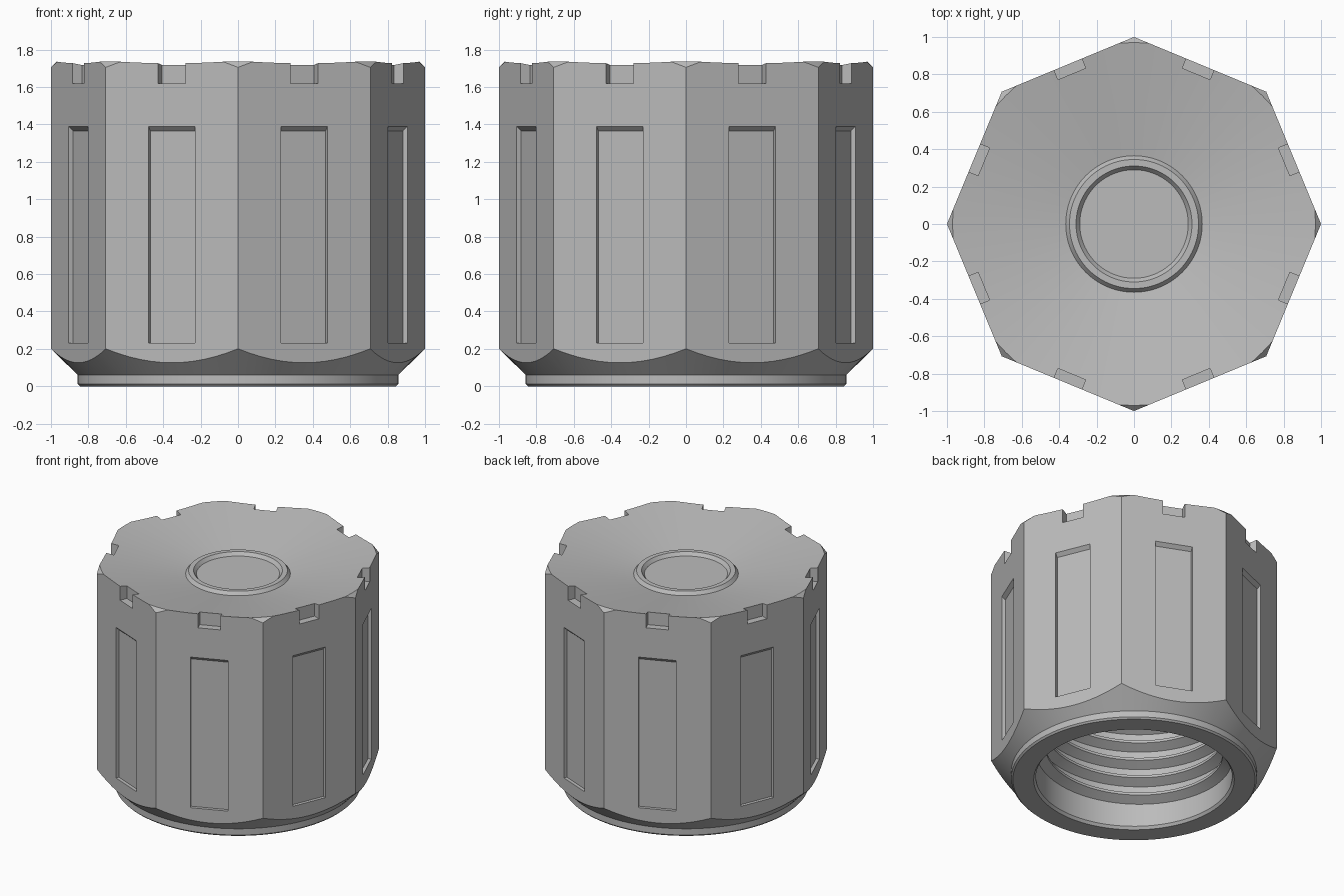
import bpy, bmesh, math
from mathutils import Matrix, Vector

cube = bpy.data.objects.get("Cube")
if cube:
    bpy.data.objects.remove(cube, do_unlink=True)

grey = bpy.data.materials.new("plain grey")
grey.use_nodes = True
grey.diffuse_color = (0.5, 0.5, 0.5, 1)
grey.node_tree.nodes["Principled BSDF"].inputs["Base Color"].default_value = (0.5, 0.5, 0.5, 1)

APOTHEM = math.cos(math.pi / 8)


def make_object(name, bm):
    bmesh.ops.remove_doubles(bm, verts=bm.verts, dist=1e-5)
    bmesh.ops.recalc_face_normals(bm, faces=bm.faces)
    mesh = bpy.data.meshes.new(name)
    bm.to_mesh(mesh)
    bm.free()
    mesh.materials.append(grey)
    obj = bpy.data.objects.new(name, mesh)
    bpy.context.collection.objects.link(obj)
    return obj


def lathe(name, profile, steps=96):
    bm = bmesh.new()
    verts = [bm.verts.new((r, 0, z)) for r, z in profile]
    edges = [bm.edges.new(pair) for pair in zip(verts, verts[1:])]
    bmesh.ops.spin(bm, geom=verts + edges, cent=(0, 0, 0), axis=(0, 0, 1),
                   angle=math.tau, steps=steps)
    return make_object(name, bm)


def add_flat_cutter(bm, profile, width, angle):
    """Extrude a radius/height profile sideways and turn it to one flat."""
    turn = Matrix.Rotation(angle, 3, 'Z')
    face = bm.faces.new([bm.verts.new(turn @ Vector((r, -width / 2, z))) for r, z in profile])
    new = bmesh.ops.extrude_face_region(bm, geom=[face], use_keep_orig=True)["geom"]
    moved = [v for v in new if isinstance(v, bmesh.types.BMVert)]
    bmesh.ops.translate(bm, verts=moved, vec=turn @ Vector((0, width, 0)))


def cut(obj, cutter, operation):
    cutter.hide_render = True
    mod = obj.modifiers.new(operation.lower(), 'BOOLEAN')
    mod.operation, mod.object, mod.solver = operation, cutter, 'EXACT'
    bpy.context.view_layer.objects.active = obj
    bpy.ops.object.modifier_apply(modifier=mod.name)
    bpy.data.objects.remove(cutter, do_unlink=True)


def smooth(obj):
    bpy.ops.object.select_all(action='DESELECT')
    obj.select_set(True)
    bpy.context.view_layer.objects.active = obj
    bpy.ops.object.shade_smooth_by_angle(angle=math.radians(20))


# Turned body: bore, base collar, lower bevel, dished top and raised ring
body = lathe("cap_body", [
    (0, 1.5), (0.685, 1.5), (0.685, 0.02), (0.70, 0),
    (0.845, 0), (0.857, 0.012), (0.857, 0.06), (1.03, 0.23),
    (1.03, 1.675), (0.97, 1.735),
    (0.365, 1.625), (0.345, 1.65), (0.31, 1.65), (0.29, 1.625), (0, 1.625)])

# Eight flat sides
bm = bmesh.new()
bmesh.ops.create_cone(bm, cap_ends=True, segments=8, radius1=1, radius2=1, depth=4)
cut(body, make_object("octagon_cutter", bm), 'INTERSECT')

# Grip panels with sloped ceilings, and rim notches, one of each per flat
depth, over = 0.025, 0.05
panel = [(APOTHEM - depth, 0.23), (APOTHEM + over, 0.23),
         (APOTHEM + over, 1.39 + over), (APOTHEM - depth, 1.39 - depth)]
notch = [(0.869, 1.62), (1.1, 1.62), (1.1, 1.9), (0.869, 1.9)]
bm = bmesh.new()
for i in range(8):
    angle = (i + 0.5) * math.pi / 4
    add_flat_cutter(bm, panel, 0.27, angle)
    add_flat_cutter(bm, notch, 0.16, angle)
cut(body, make_object("panel_and_notch_cutter", bm), 'DIFFERENCE')
smooth(body)

# Internal screw thread
turns, pitch = 9, 0.14
bm = bmesh.new()
section = [(0.70, 0.10), (0.62, 0.145), (0.62, 0.165), (0.70, 0.21)]
face = bm.faces.new([bm.verts.new((r, 0, z)) for r, z in section])
steps = turns * 64
bmesh.ops.spin(bm, geom=[face], cent=(0, 0, 0), axis=(0, 0, 1),
               dvec=(0, 0, pitch / 64), angle=turns * math.tau, steps=steps)
smooth(make_object("inner_thread", bm))
